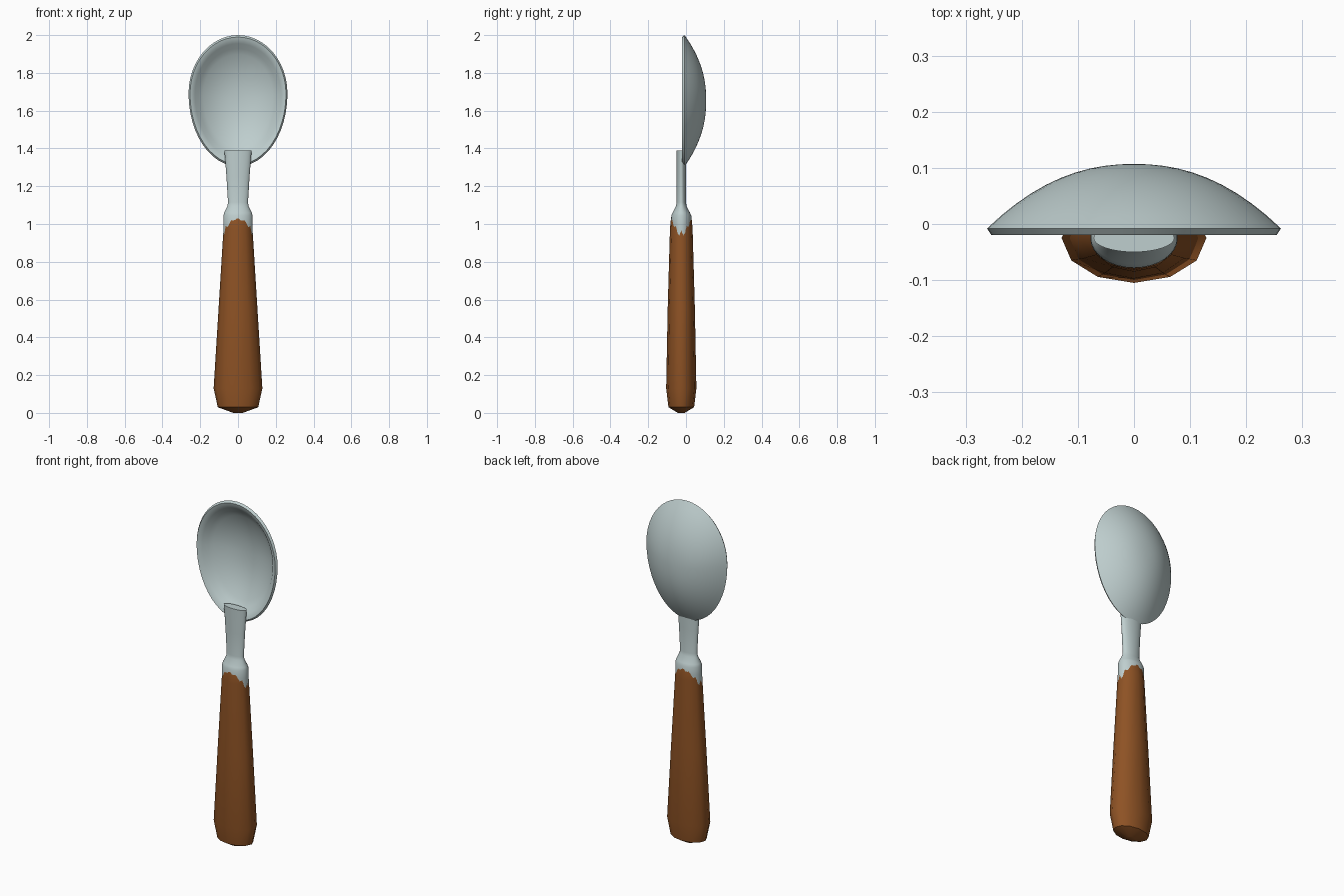
import bpy, bmesh, math

cube = bpy.data.objects.get("Cube")
if cube:
    bpy.data.objects.remove(cube, do_unlink=True)


def make_material(name, color, metallic, roughness):
    mat = bpy.data.materials.new(name)
    mat.use_nodes = True
    mat.diffuse_color = color
    shader = next(n for n in mat.node_tree.nodes if n.type == 'BSDF_PRINCIPLED')
    shader.inputs["Base Color"].default_value = color
    shader.inputs["Metallic"].default_value = metallic
    shader.inputs["Roughness"].default_value = roughness
    return mat


def loft(name, rings, mat, angle):
    """Skin a closed stack of equally long point rings, with fan caps or n-gons."""
    bm = bmesh.new()
    loops = [[bm.verts.new(p) for p in ring] for ring in rings]
    for low, high in zip(loops, loops[1:]):
        n = len(low)
        for i in range(n):
            j = (i + 1) % n
            bm.faces.new((low[i], low[j], high[j], high[i]))
    bm.faces.new(loops[0][::-1])
    bm.faces.new(loops[-1])
    bmesh.ops.recalc_face_normals(bm, faces=bm.faces)
    mesh = bpy.data.meshes.new(name)
    bm.to_mesh(mesh)
    bm.free()
    mesh.materials.append(mat)
    obj = bpy.data.objects.new(name, mesh)
    bpy.context.collection.objects.link(obj)
    bpy.ops.object.select_all(action='DESELECT')
    obj.select_set(True)
    bpy.context.view_layer.objects.active = obj
    bpy.ops.object.shade_smooth_by_angle(angle=math.radians(angle))
    return obj


def oval_stack(profile, sides, centre_y=-0.025):
    """Horizontal ovals from (height, half width, half depth) entries."""
    turns = [math.tau * i / sides for i in range(sides)]
    return [[(w * math.cos(t), centre_y + d * math.sin(t), z) for t in turns]
            for z, w, d in profile]


metal = make_material("brushed steel", (0.52, 0.62, 0.62, 1), 0.0, 0.4)
wood = make_material("brown wood", (0.27, 0.085, 0.018, 1), 0.0, 0.6)

# Wooden handle: twelve sided, tapering upward
handle_profile = [(0.0, 0.025, 0.018), (0.03, 0.107, 0.068), (0.13, 0.129, 0.08),
                  (0.55, 0.103, 0.072), (0.97, 0.077, 0.06),
                  (1.01, 0.073, 0.057), (1.03, 0.06, 0.054)]
loft("handle", oval_stack(handle_profile, 12), wood, 50)

# Ferrule and flat neck in one piece
neck_profile = [(0.9, 0.076, 0.052), (1.0, 0.078, 0.0535), (1.045, 0.077, 0.053),
                (1.06, 0.073, 0.046), (1.095, 0.056, 0.028), (1.115, 0.053, 0.025),
                (1.25, 0.061, 0.025), (1.39, 0.072, 0.025)]
loft("neck", oval_stack(neck_profile, 32), metal, 50)

# Bowl: egg shaped rings from the inner floor, over the lip, to the back
RIM_Z, FLOOR_Z = 1.69, 1.655


def egg_ring(scale, y, sides=48):
    ring = []
    centre = FLOOR_Z + (RIM_Z - FLOOR_Z) * scale
    for i in range(sides):
        t = math.tau * i / sides
        height = 0.31 if math.sin(t) > 0 else 0.385
        ring.append((0.262 * scale * math.cos(t), y, centre + height * scale * math.sin(t)))
    return ring


steps = [0.03] + [k / 10 for k in range(1, 10)]
inner = [egg_ring(0.88 * s, 0.002 + 0.088 * (1 - s ** 2.2)) for s in steps]
lip = [egg_ring(0.87, -0.004), egg_ring(0.93, -0.016), egg_ring(0.97, -0.02),
       egg_ring(1.0, -0.008)]
back = [egg_ring(s, -0.008 + 0.115 * (1 - s ** 2.2)) for s in reversed(steps)]
loft("bowl", inner + lip + back, metal, 40)
